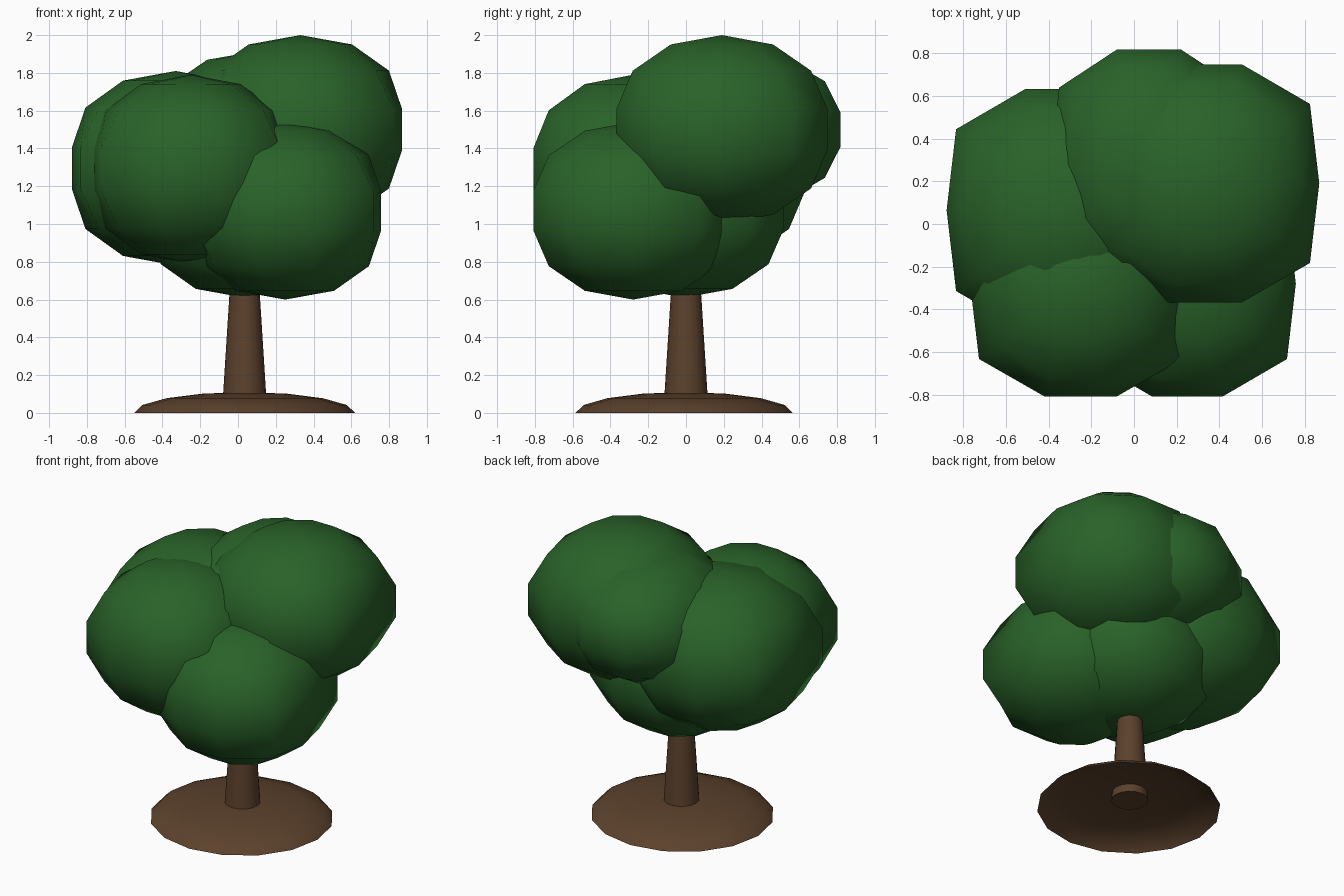
import bpy
import bmesh

cube = bpy.data.objects.get("Cube")
if cube:
    bpy.data.objects.remove(cube, do_unlink=True)


def make_material(name, color):
    mat = bpy.data.materials.new(name)
    mat.use_nodes = True
    mat.diffuse_color = color
    mat.node_tree.nodes["Principled BSDF"].inputs["Base Color"].default_value = color
    return mat


leaf_green = make_material("leaf green", (0.022, 0.122, 0.022, 1))
bark_brown = make_material("bark brown", (0.106, 0.053, 0.025, 1))


def finish(name, bm, mat, location):
    mesh = bpy.data.meshes.new(name)
    bm.to_mesh(mesh)
    bm.free()
    mesh.materials.append(mat)
    obj = bpy.data.objects.new(name, mesh)
    obj.location = location
    bpy.context.collection.objects.link(obj)
    bpy.ops.object.select_all(action="DESELECT")
    obj.select_set(True)
    bpy.context.view_layer.objects.active = obj
    bpy.ops.object.shade_smooth_by_angle(angle=1.0)
    return obj


def leaf_blob(name, center, size):
    bm = bmesh.new()
    bmesh.ops.create_uvsphere(bm, u_segments=10, v_segments=7, radius=1)
    for v in bm.verts:
        # Quarter turn, then swell the diagonals for a slightly boxy outline
        x, y, z = v.co.y, -v.co.x, v.co.z
        swell = 1.175 - 0.17 * (x * x - y * y) ** 2
        v.co = (x * swell * size[0], y * swell * size[1], z * size[2])
    return finish(name, bm, leaf_green, center)


# Leaf crown
leaf_blob("crown_core", (0.035, -0.01, 1.08), (0.51, 0.53, 0.47))
leaf_blob("crown_front_left", (0.25, -0.28, 1.07), (0.51, 0.53, 0.47))
leaf_blob("crown_front_right", (-0.25, -0.28, 1.29), (0.52, 0.53, 0.5))
leaf_blob("crown_back_right", (-0.33, 0.065, 1.295), (0.55, 0.57, 0.515))
leaf_blob("crown_top_left", (0.33, 0.19, 1.5), (0.54, 0.56, 0.5))
leaf_blob("crown_back", (0.07, 0.28, 1.5), (0.46, 0.54, 0.41))

# Tapered trunk, ending just inside the mound
bottom, top = 0.05, 0.95
bm = bmesh.new()
bmesh.ops.create_cone(bm, cap_ends=True, segments=16, radius1=0.117,
                      radius2=0.06, depth=top - bottom)
finish("trunk", bm, bark_brown, (0.035, 0, (bottom + top) / 2))

# Soil mound: an open, flattened half dome
bm = bmesh.new()
bmesh.ops.create_uvsphere(bm, u_segments=16, v_segments=8, radius=1)
bmesh.ops.delete(bm, geom=[v for v in bm.verts if v.co.z < -0.01], context="VERTS")
bmesh.ops.scale(bm, vec=(0.585, 0.575, 0.11), verts=bm.verts)
finish("soil_mound", bm, bark_brown, (0.035, -0.01, 0))
